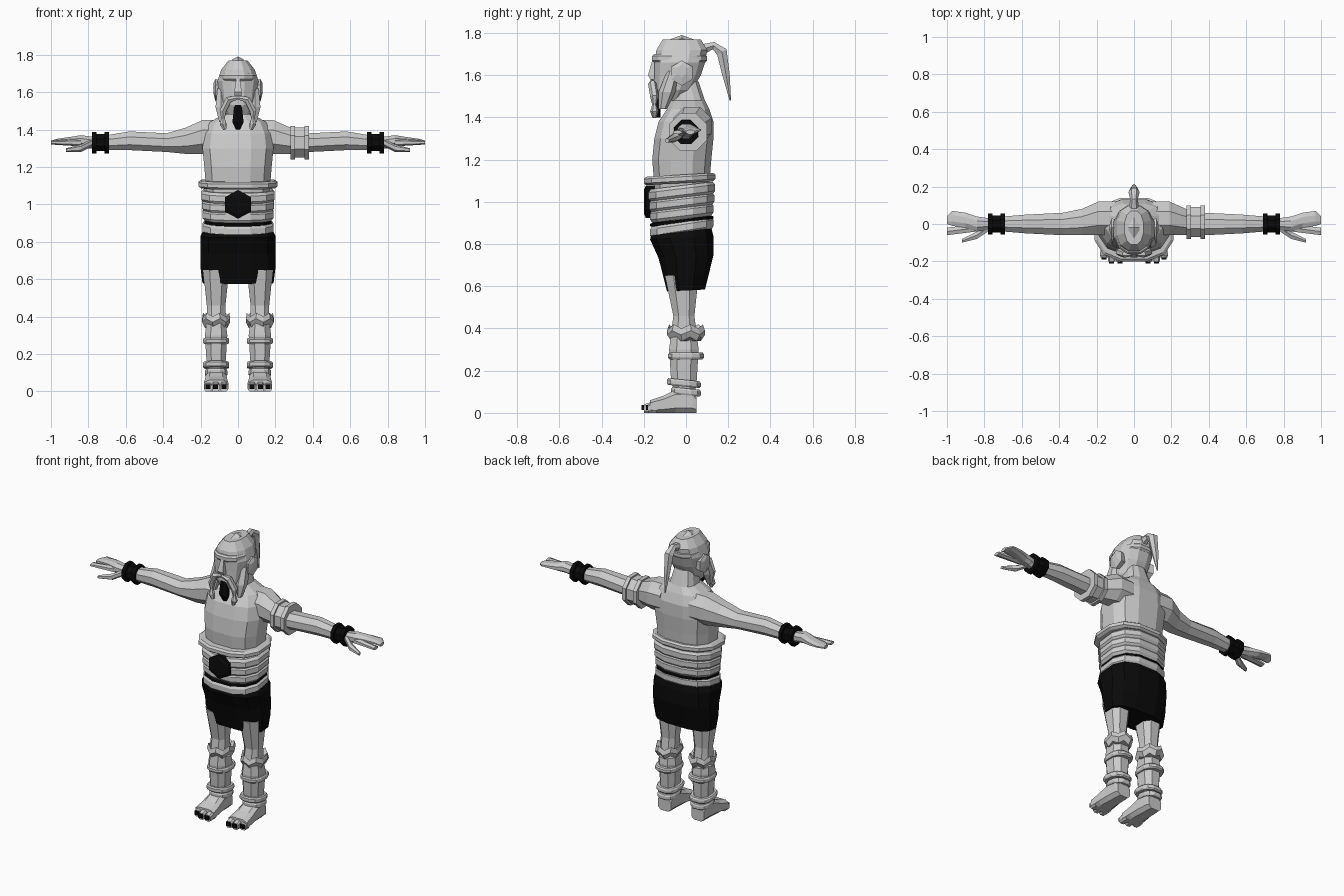
import bpy
import bmesh
from math import sin, cos, pi, copysign
from mathutils import Vector

start_cube = bpy.data.objects.get("Cube")
if start_cube:
    bpy.data.objects.remove(start_cube, do_unlink=True)


def make_material(name, value):
    material = bpy.data.materials.new(name)
    material.use_nodes = True
    colour = (value, value, value, 1)
    material.diffuse_color = colour
    shader = material.node_tree.nodes["Principled BSDF"]
    shader.inputs["Base Color"].default_value = colour
    return material


GREY = make_material("light grey", .6)
BLACK = make_material("black", .003)
AXES = {"x": (0, 1, 2), "y": (1, 0, 2), "z": (2, 0, 1)}


def unit_ring(sides, power):
    """Polygon filling the unit square; a lower power is boxier."""
    angles = [2 * pi * (i + .5) / sides for i in range(sides)]
    ring = [[copysign(abs(f(a)) ** power, f(a)) for f in (cos, sin)] for a in angles]
    width = max(point[0] for point in ring)
    height = max(point[1] for point in ring)
    return [(a / width, b / height) for a, b in ring]


def loft(name, axis, sections, material=GREY, sides=8, power=1, side=1, zigzag=0, tilt=0):
    """Skin rings given as (position, centre a, centre b, radius a, radius b)."""
    bm = bmesh.new()
    main, first, second = AXES[axis]
    rings = []
    for position, centre_a, centre_b, radius_a, radius_b in sections:
        ring = []
        for i, (a, b) in enumerate(unit_ring(sides, power)):
            corner = Vector()
            corner[first] = centre_a + radius_a * a
            corner[second] = centre_b + radius_b * b
            corner[main] = position + tilt * corner[second] + zigzag * (-1) ** i
            corner.x *= side
            ring.append(bm.verts.new(corner))
        rings.append(ring)
    for low, high in zip(rings, rings[1:]):
        for i in range(sides):
            bm.faces.new((low[i - 1], low[i], high[i], high[i - 1]))
    bm.faces.new(rings[0])
    bm.faces.new(rings[-1])
    bmesh.ops.recalc_face_normals(bm, faces=bm.faces)
    mesh = bpy.data.meshes.new(name)
    bm.to_mesh(mesh)
    bm.free()
    mesh.materials.append(material)
    obj = bpy.data.objects.new(name, mesh)
    bpy.context.collection.objects.link(obj)


def upright(name, x, rows, **options):
    """Vertical part at x from rows of (z, y, half width, half depth)."""
    loft(name, "z", [(z, x, y, wide, deep) for z, y, wide, deep in rows], **options)


def band(name, x, z, y, wide, deep, half_height, **options):
    """Strap with chamfered edges."""
    inner = (y, wide * .93, deep * .93)
    outer = (y, wide, deep)
    bevel = half_height / 2
    upright(name, x, [(z - half_height, *inner), (z - bevel, *outer),
                      (z + bevel, *outer), (z + half_height, *inner)],
            sides=12, power=.8, **options)


def cuff(name, start, end, y, z, radius, lip, **options):
    """Arm ring whose two ends flare outward."""
    edge = (end - start) / 4
    loft(name, "x", [(x, y, z, r, r) for x, r in (
        (start, radius), (start, lip), (start + edge, lip), (start + edge, radius),
        (end - edge, radius), (end - edge, lip), (end, lip), (end, radius))], **options)


def grounded(name, x, rows, **options):
    """Foot part resting on the ground, from rows of (y, half width, height)."""
    loft(name, "y", [(y, x, height / 2, wide, height / 2) for y, wide, height in rows],
         power=.6, **options)


def strand(name, points, side=1):
    """Faceted tapering tube through (x, y, z, radius) points."""
    curve = bpy.data.curves.new(name, "CURVE")
    curve.dimensions = "3D"
    curve.bevel_depth = curve.bevel_resolution = 1
    curve.use_fill_caps = True
    spline = curve.splines.new("POLY")
    spline.points.add(len(points) - 1)
    spline.use_smooth = False
    for point, (x, y, z, radius) in zip(spline.points, points):
        point.co, point.radius = (x * side, y, z, 1), radius
    curve.materials.append(GREY)
    obj = bpy.data.objects.new(name, curve)
    bpy.context.collection.objects.link(obj)


# Torso and neck
upright("torso", 0, [
    (.87, -.02, .17, .12), (1.08, -.02, .17, .13), (1.2, -.02, .18, .14),
    (1.3, -.01, .19, .14), (1.38, 0, .18, .13), (1.44, .01, .15, .1),
    (1.48, .01, .08, .08), (1.57, -.01, .06, .07)], sides=12, power=.75)

# Waist wraps, rolled top edge, cord and buckle
band("rolled_waist_edge", 0, 1.11, -.03, .21, .17, .02, tilt=.06)
for level in range(3):
    band("waist_wrap", 0, .95 + level * .05, -.02, .19 + level * .003, .15 + level * .004,
         .03, tilt=.12)
band("waist_cord", 0, .91, -.02, .18, .15, .01, tilt=.12, material=BLACK)
band("lower_waist_wrap", 0, .88, -.02, .19, .15, .03, tilt=.15)
loft("buckle", "y", [(y, 0, 1, size, size * 1.1) for y, size in (
    (-.15, .07), (-.19, .07), (-.2, .05))], material=BLACK, sides=6)

# Shorts
upright("shorts", 0, [
    (.87, -.02, .18, .14), (.83, -.02, .2, .15), (.74, 0, .2, .13),
    (.66, 0, .2, .11), (.58, 0, .19, .09)], material=BLACK, sides=12, power=.75, tilt=.05)

# Head with crest, brow, nose and chin tuft
upright("head", 0, [
    (1.48, -.07, .06, .06), (1.53, -.06, .09, .09), (1.6, -.04, .1, .11),
    (1.66, -.03, .11, .12), (1.72, -.02, .09, .12), (1.77, -.02, .05, .09)],
    sides=12, power=.85)
loft("hair_crest", "y", [(y, 0, 1.76 - 6 * (y + .02) ** 2, .03, .03) for y in (
    -.12, -.08, -.02, .04, .09)], sides=6)
band("brow_band", 0, 1.68, -.03, .1, .13, .02)
upright("nose", 0, [(1.58, -.15, .02, .02), (1.6, -.16, .02, .02), (1.67, -.14, .01, .02)],
        sides=4)
upright("chin_tuft", 0, [(1.4, -.13, .01, .01), (1.44, -.14, .03, .02), (1.53, -.13, .02, .03)],
        material=BLACK, sides=6)
strand("ponytail", [(0, .07, 1.72, .03), (0, .13, 1.74, .02), (0, .17, 1.71, .03),
                    (0, .19, 1.6, .02), (0, .21, 1.48, .004)])

for side, label in ((1, "left_"), (-1, "right_")):
    # Face details
    loft(label + "ear", "x", [(.08, -.02, 1.61, .04, .05), (.12, -.02, 1.61, .05, .06),
                              (.13, -.02, 1.62, .02, .03)], sides=6, side=side)
    upright(label + "sideburn", .09, [(1.44, -.11, .01, .02), (1.52, -.09, .03, .04),
                                      (1.62, -.06, .02, .03)], sides=6, side=side)
    strand(label + "moustache", [(0, -.16, 1.57, .01), (.05, -.16, 1.56, .02),
                                 (.08, -.15, 1.5, .02), (.08, -.15, 1.46, .01),
                                 (.08, -.15, 1.43, .02), (.07, -.15, 1.4, .01)], side=side)

    # Arm and wristband
    loft(label + "arm", "x", [
        (.1, .03, 1.36, .09, .09), (.19, .03, 1.36, .09, .09), (.28, .01, 1.34, .07, .07),
        (.38, 0, 1.33, .06, .05), (.58, 0, 1.34, .05, .05), (.7, 0, 1.33, .04, .04),
        (.8, 0, 1.33, .03, .03)], side=side)
    cuff(label + "wristband", .69, .78, 0, 1.33, .045, .057, material=BLACK, side=side)

    # Hand
    loft(label + "fingers", "x", [
        (.77, 0, 1.33, .03, .03), (.84, 0, 1.34, .04, .03), (.9, .02, 1.34, .04, .02),
        (.97, .03, 1.34, .04, .01), (1, .02, 1.33, .02, .01)], side=side)
    loft(label + "index_finger", "x", [(.84, -.02, 1.33, .02, .02), (1, -.04, 1.33, .02, .01)],
         sides=6, side=side)
    loft(label + "thumb", "x", [(.78, -.02, 1.33, .02, .02), (.84, -.06, 1.3, .02, .02),
                                (.92, -.09, 1.29, .01, .01)], sides=6, side=side)

    # Leg, knee guard and shin straps
    leg = .117
    upright(label + "leg", leg, [
        (.08, 0, .04, .04), (.14, -.01, .05, .06), (.3, -.01, .06, .07),
        (.38, -.01, .05, .06), (.46, -.01, .05, .05), (.65, -.02, .07, .08)],
        power=.8, side=side)
    upright(label + "knee_guard", leg, [(.35, 0, .06, .07), (.38, 0, .075, .09),
                                        (.41, 0, .07, .08), (.39, 0, .05, .06)],
            sides=12, zigzag=.01, side=side)
    band(label + "shin_strap", leg, .27, 0, .07, .085, .016, side=side)
    band(label + "lower_strap", leg, .14, -.01, .07, .08, .016, tilt=-.1, side=side)
    band(label + "ankle_strap", leg, .1, 0, .06, .07, .016, tilt=-.1, side=side)

    # Foot with toes and nails
    grounded(label + "foot", leg, [(.05, .045, .08), (.03, .05, .11), (-.05, .055, .11),
                                   (-.11, .06, .08), (-.17, .065, .06)], side=side)
    for x, tip in ((.075, -.2), (.12, -.2), (.16, -.18)):
        grounded(label + "toe", x, [(-.14, .02, .06), (tip, .02, .04)], side=side)
        loft(label + "toenail", "y", [(tip + offset, x, .025, .014, .012)
                                      for offset in (.01, -.01)],
             material=BLACK, sides=4, side=side)

# Flared guard worn on the left upper arm
cuff("arm_guard", .28, .38, .01, 1.33, .08, .09)
